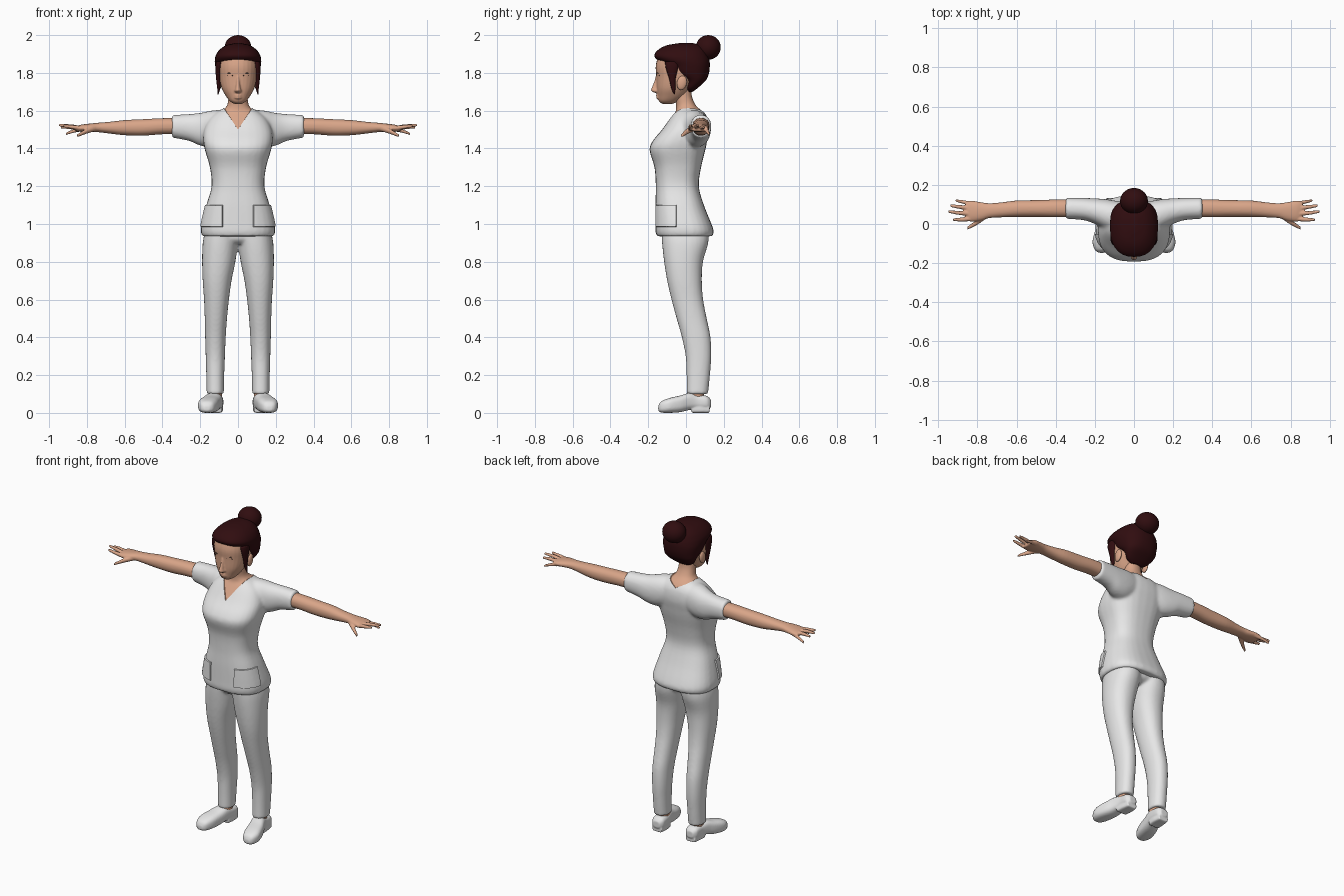
import bpy, bmesh, math
from mathutils import Matrix, Vector

if "Cube" in bpy.data.objects:
    bpy.data.objects.remove(bpy.data.objects["Cube"], do_unlink=True)


def material(name, rgb):
    m = bpy.data.materials.new(name)
    m.use_nodes = True
    m.diffuse_color = (*rgb, 1)
    m.node_tree.nodes["Principled BSDF"].inputs["Base Color"].default_value = (*rgb, 1)
    return m


WHITE = material("white cloth", (0.8, 0.8, 0.8))
SKIN = material("skin", (0.7, 0.38, 0.25))
HAIR = material("dark red hair", (0.03, 0.004, 0.005))
DARK = material("dark lashes", (0.02, 0.012, 0.01))


def spline(rows, steps=4):
    """Smooth rows of numbers with a Catmull-Rom spline."""
    out = []
    for i in range(len(rows) - 1):
        quad = [rows[max(i - 1, 0)], rows[i], rows[i + 1], rows[min(i + 2, len(rows) - 1)]]
        for s in range(steps):
            t = s / steps
            out.append([b + (c - a) * t / 2 + (a - 2.5 * b + 2 * c - d / 2) * t * t
                        + (1.5 * (b - c) + (d - a) / 2) * t ** 3 for a, b, c, d in zip(*quad)])
    return out + [list(rows[-1])]


def loft(bm, axis, rows, power=2.2, sides=28):
    """Rows are (position on axis, low and high of 1st other axis, low and high of 2nd)."""
    rings = []
    for t, a0, a1, b0, b1 in spline(rows):
        ring = []
        for k in range(sides):
            ang = math.tau * k / sides
            u, v = (math.copysign(abs(f) ** (2 / power), f) for f in (math.cos(ang), math.sin(ang)))
            co = [(a0 + a1) / 2 + u * (a1 - a0) / 2, (b0 + b1) / 2 + v * (b1 - b0) / 2]
            co.insert("xyz".index(axis), t)
            ring.append(bm.verts.new(co))
        rings.append(ring)
    for r, q in zip(rings, rings[1:]):
        for k in range(sides):
            j = (k + 1) % sides
            bm.faces.new((r[k], r[j], q[j], q[k]))
    bm.faces.new(rings[0])
    bm.faces.new(rings[-1])


def sym(rows):
    return [(z, -h, h, f, b) for z, h, f, b in rows]


def tube(points):
    return [(x, y - r, y + r, z - r, z + r) for x, y, z, r in points]


def finish(name, bm, mat, voxel=0, smooth=0, mirror=""):
    bmesh.ops.recalc_face_normals(bm, faces=bm.faces)
    me = bpy.data.meshes.new(name)
    bm.to_mesh(me)
    bm.free()
    me.materials.append(mat)
    me.shade_smooth()
    ob = bpy.data.objects.new(name, me)
    bpy.context.collection.objects.link(ob)
    if mirror == "first":
        ob.modifiers.new("mirror", "MIRROR").use_mirror_merge = False
    if voxel:
        m = ob.modifiers.new("blend", "REMESH")
        m.mode, m.voxel_size, m.use_smooth_shade = "VOXEL", voxel, True
        m = ob.modifiers.new("soften", "SMOOTH")
        m.factor, m.iterations = 0.5, smooth
    if mirror == "last":
        ob.modifiers.new("mirror", "MIRROR").use_mirror_merge = False
    return ob


def part(name, mat, lofts, **kw):
    bm = bmesh.new()
    for item in lofts:
        loft(bm, *item)
    return finish(name, bm, mat, **kw)


def ball(name, mat, centre, size, mirror="", turn=0):
    bm = bmesh.new()
    place = Matrix.Translation(centre) @ Matrix.Rotation(turn, 4, "X") @ Matrix.Diagonal((*size, 1))
    bmesh.ops.create_uvsphere(bm, u_segments=28, v_segments=16, radius=1, matrix=place)
    return finish(name, bm, mat, mirror=mirror)


# Tunic: torso, sleeves and neck blended together
torso = sym([(.935, .19, -.155, .14), (.96, .197, -.162, .147), (1.0, .193, -.162, .135),
             (1.1, .168, -.162, .095), (1.2, .14, -.16, .068), (1.3, .149, -.167, .08),
             (1.39, .175, -.193, .102), (1.44, .184, -.176, .112), (1.5, .18, -.127, .122),
             (1.56, .15, -.085, .115), (1.6, .1, -.055, .09), (1.615, .06, -.035, .07)])
neck = sym([(1.5, .06, -.05, .07), (1.6, .077, -.058, .077), (1.63, .062, -.057, .057),
            (1.67, .056, -.066, .038), (1.72, .055, -.08, .032), (1.76, .055, -.08, .032)])
sleeve = [(.05, -.05, .11, 1.43, 1.605), (.13, -.035, .125, 1.405, 1.602), (.2, .0, .131, 1.415, 1.588),
          (.26, .02, .133, 1.44, 1.582), (.35, .026, .134, 1.457, 1.577)]
other = [(-x, *rest) for x, *rest in sleeve]
tunic = part("tunic_and_neck", WHITE, [("z", torso, 2.6), ("z", neck), ("x", sleeve), ("x", other)],
             voxel=0.008, smooth=10)
baked = bpy.data.meshes.new_from_object(tunic.evaluated_get(bpy.context.evaluated_depsgraph_get()))
tunic.modifiers.clear()
tunic.data = baked
baked.materials.clear()
for m in (WHITE, SKIN):
    baked.materials.append(m)

# Clean cuts for the pockets and the V neckline
bm = bmesh.new()
bm.from_mesh(baked)
cuts = [((0, 0, .985), (0, 0, 1)), ((0, 0, 1.1), (0, 0, 1)), ((0, -.05, 0), (0, 1, 0)), ((0, .02, 0), (0, 1, 0))]
for s in (-1, 1):
    cuts += [((s * .08, 0, 0), (1, 0, 0)), ((0, 0, 1.5), (-1.5 * s, 0, 1)), ((0, 0, 1.575), (-.5 * s, 0, 1))]
for co, no in cuts:
    bmesh.ops.bisect_plane(bm, geom=bm.verts[:] + bm.edges[:] + bm.faces[:], dist=0.0005,
                           plane_co=co, plane_no=Vector(no).normalized())
bmesh.ops.remove_doubles(bm, verts=bm.verts, dist=0.0012)


def in_pocket(c):
    return .985 < c.z < 1.1 and abs(c.x) > .08 and c.y < -.05


def is_bare(c):
    return c.z > (1.5 + 1.5 * abs(c.x) if c.y < .02 else 1.575 + .5 * abs(c.x))


pockets = [f for f in bm.faces if in_pocket(f.calc_center_median())]
bare = [f for f in bm.faces if is_bare(f.calc_center_median())]
for f in bare:
    f.material_index = 1
bmesh.ops.inset_region(bm, faces=pockets, thickness=0.002, depth=0.008, use_boundary=True)
bmesh.ops.inset_region(bm, faces=bare, thickness=0.002, depth=-0.005, use_boundary=True)
for f in bm.faces:
    f.smooth = True
bm.to_mesh(baked)
bm.free()
baked.set_sharp_from_angle(angle=math.radians(40))

# Arms with hands
arm = [(.3, .035, .125, 1.475, 1.562), (.4, .035, .125, 1.475, 1.56), (.5, .036, .122, 1.468, 1.555),
       (.6, .036, .12, 1.47, 1.55), (.68, .034, .11, 1.479, 1.541), (.74, .03, .106, 1.486, 1.536),
       (.78, .018, .111, 1.487, 1.532), (.83, .012, .119, 1.488, 1.526), (.86, .02, .114, 1.491, 1.517)]
fingers = [[(.83, .026, 1.507, .012), (.88, .023, 1.514, .0105), (.925, .022, 1.52, .007)],
           [(.83, .053, 1.508, .012), (.89, .056, 1.518, .0105), (.949, .064, 1.524, .007)],
           [(.83, .08, 1.506, .012), (.89, .087, 1.512, .0105), (.938, .094, 1.512, .007)],
           [(.82, .103, 1.502, .011), (.87, .112, 1.492, .0095), (.912, .12, 1.477, .007)],
           [(.75, .045, 1.507, .014), (.8, .01, 1.492, .014), (.852, -.022, 1.467, .008)]]
part("arms", SKIN, [("x", arm)] + [("x", tube(f), 2, 14) for f in fingers], voxel=0.0045, smooth=3, mirror="last")

# Trousers
leg = [(.97, .0, .172, -.13, .12), (.9, .0, .187, -.127, .118), (.8, .014, .19, -.116, .09),
       (.7, .034, .187, -.1, .084), (.6, .048, .18, -.077, .091), (.5, .058, .176, -.05, .11),
       (.4, .065, .174, -.022, .13), (.3, .069, .171, -.002, .134), (.2, .073, .168, .003, .127),
       (.1, .075, .166, .003, .117)]
hips = sym([(.895, .11, -.09, .06), (.92, .16, -.115, .1), (.97, .165, -.12, .11)])
part("trousers", WHITE, [("z", leg), ("z", hips)], voxel=0.008, smooth=6, mirror="first")

# Ankles and shoes
part("ankles", SKIN, [("z", [(.05, .085, .155, .01, .09), (.13, .085, .155, .01, .1)])], mirror="last")
shoe = [(-.147, .15, .18, .012, .035), (-.132, .128, .2, .002, .06), (-.09, .108, .212, .0, .078),
        (-.03, .095, .197, .004, .092), (.02, .085, .175, .016, .106), (.06, .079, .162, .02, .098),
        (.11, .078, .158, .02, .09), (.132, .095, .14, .03, .07)]
heel = [(.03, .085, .16, .0, .04), (.08, .08, .157, .0, .04), (.125, .085, .15, .0, .04)]
part("shoes", WHITE, [("y", shoe, 2.8), ("y", heel, 4)], voxel=0.005, smooth=3, mirror="last")

# Head with nose and lips
skull = sym([(1.636, .02, -.125, -.07), (1.65, .043, -.143, -.04), (1.68, .066, -.15, .0),
             (1.72, .087, -.155, .025), (1.78, .102, -.157, .07), (1.84, .106, -.16, .08),
             (1.9, .095, -.14, .08), (1.94, .05, -.09, .05)])
nose = sym([(1.692, .01, -.158, -.12), (1.704, .019, -.184, -.12), (1.72, .014, -.182, -.12),
            (1.75, .01, -.17, -.12), (1.785, .008, -.16, -.12)])
lips = sym([(1.662, .014, -.153, -.11), (1.668, .024, -.159, -.11), (1.674, .022, -.156, -.11),
            (1.681, .022, -.16, -.11), (1.688, .012, -.153, -.11)])
part("head", SKIN, [("z", skull), ("z", nose), ("z", lips)], voxel=0.0045, smooth=4)
ball("ears", SKIN, (.1, -.022, 1.747), (.013, .026, .038), "last", -.2)

# Lashes above and at the corners of the eyes
ball("upper_lashes", DARK, (.042, -.147, 1.799), (.014, .005, .0022), "last")
for name, x in (("inner_lashes", .029), ("outer_lashes", .056)):
    ball(name, DARK, (x, -.15 + (x - .029) * .4, 1.786), (.0025, .005, .004), "last")

# Hair: swept cap, side locks and bun
cap = sym([(1.7, .04, .012, .035), (1.72, .074, .0, .062), (1.76, .1, -.004, .105), (1.8, .114, -.07, .122),
           (1.84, .121, -.1, .126), (1.868, .123, -.15, .124), (1.892, .118, -.168, .117),
           (1.92, .1, -.15, .105), (1.945, .066, -.105, .08), (1.957, .02, -.04, .04)])
part("hair_cap", HAIR, [("z", cap, 2.4)])
lock = [(1.685, .104, .108, -.064, -.06), (1.72, .094, .11, -.078, -.056), (1.77, .092, .116, -.09, -.055),
        (1.83, .085, .12, -.108, -.04), (1.86, .08, .116, -.11, -.04)]
part("side_locks", HAIR, [("z", lock, 2, 16)], mirror="last")
ball("hair_bun", HAIR, (0, .118, 1.935), (.071, .066, .065))
